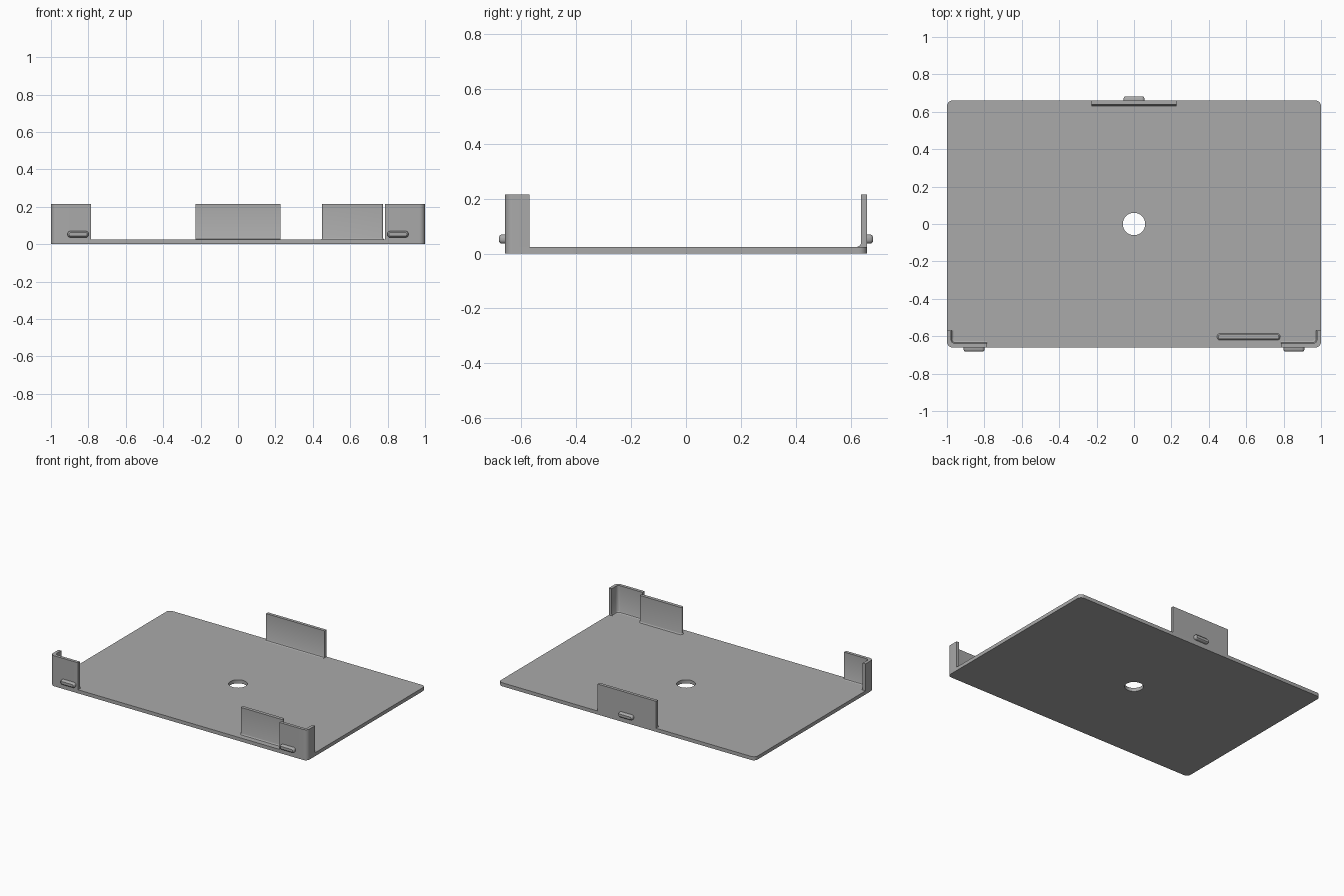
import bpy, bmesh, math
from mathutils import Vector, Matrix

if "Cube" in bpy.data.objects:
    bpy.data.objects.remove(bpy.data.objects["Cube"])

grey = bpy.data.materials.new("matte_grey")
grey.diffuse_color = (0.4, 0.4, 0.4, 1)
grey.use_nodes = True
grey.node_tree.nodes["Principled BSDF"].inputs["Base Color"].default_value = grey.diffuse_color

HX, HY = 1.0, 0.66        # half size of the plate
FLOOR, TOP = 0.025, 0.215  # plate thickness and wall height
R = 0.03                  # plate corner radius
T = 0.022                 # wall thickness


def finish(name, bm):
    bmesh.ops.recalc_face_normals(bm, faces=bm.faces[:])
    mesh = bpy.data.meshes.new(name)
    bm.to_mesh(mesh)
    bm.free()
    ob = bpy.data.objects.new(name, mesh)
    bpy.context.collection.objects.link(ob)
    mesh.materials.append(grey)
    bpy.ops.object.select_all(action='DESELECT')
    ob.select_set(True)
    bpy.context.view_layer.objects.active = ob
    bpy.ops.object.shade_smooth_by_angle(angle=math.radians(35))
    return ob


def arc(cx, cy, r, a0, a1, n=8):
    return [(cx + r * math.cos(math.radians(a0 + (a1 - a0) * i / n)),
             cy + r * math.sin(math.radians(a0 + (a1 - a0) * i / n))) for i in range(n + 1)]


def rounded_rect(hx, hy, r, cx=0, cy=0):
    pts = []
    for k, (sx, sy) in enumerate([(1, 1), (-1, 1), (-1, -1), (1, -1)]):
        pts += arc(cx + sx * (hx - r), cy + sy * (hy - r), r, 90 * k, 90 * k + 90)
    return pts


def loft(name, layers, matrix=Matrix()):
    """Join equal outlines stacked along z, and cap both ends."""
    bm = bmesh.new()
    rings = [[bm.verts.new(matrix @ Vector((x, y, z))) for x, y in pts] for pts, z in layers]
    for a, b in zip(rings, rings[1:]):
        for i in range(len(a)):
            j = (i + 1) % len(a)
            bm.faces.new((a[i], a[j], b[j], b[i]))
    bm.faces.new(rings[0])
    bm.faces.new(rings[-1])
    return finish(name, bm)


# Base plate with rounded corners and a round centre hole
bm = bmesh.new()
for pts in (rounded_rect(HX, HY, R), arc(0, 0, 0.06, 0, 360, 48)[:-1]):
    vs = [bm.verts.new((x, y, 0)) for x, y in pts]
    for i in range(len(vs)):
        bm.edges.new((vs[i - 1], vs[i]))
bmesh.ops.triangle_fill(bm, edges=bm.edges[:], use_beauty=True)
ext = bmesh.ops.extrude_face_region(bm, geom=bm.faces[:])
bmesh.ops.translate(bm, vec=(0, 0, FLOOR),
                    verts=[v for v in ext["geom"] if isinstance(v, bmesh.types.BMVert)])
bmesh.ops.dissolve_limit(bm, angle_limit=0.01, verts=bm.verts[:], edges=bm.edges[:])
bmesh.ops.triangulate(bm, faces=[f for f in bm.faces if abs(f.normal.z) > 0.9])
finish("base_plate", bm)


# Corner walls, with a fillet along the inner foot
def corner(side, t):
    outer = [(-HX, -0.57)] + arc(-HX + R, -HY + R, R, 180, 270) + [(-0.785, -HY)]
    inner = [(-0.785, -HY + t)] + arc(-HX + t + 0.02, -HY + t + 0.02, 0.02, 270, 180) + [(-HX + t, -0.57)]
    return [(-side * x, y) for x, y in outer + inner]


def filleted(outline):
    return [(outline(T + 0.012), FLOOR), (outline(T + 0.004), FLOOR + 0.004),
            (outline(T), FLOOR + 0.012), (outline(T), TOP)]


for label, side in (("left", -1), ("right", 1)):
    loft(label + "_corner_wall", filleted(lambda t: corner(side, t)))

# Back wall with the same fillet
loft("back_wall", filleted(lambda t: [(-0.228, HY), (0.228, HY), (0.228, HY - t), (-0.228, HY - t)]))

# Freestanding inner wall with rounded ends
loft("inner_wall", [(rounded_rect(0.163 + g, 0.012 + g, 0.011 + g, 0.613, -0.603), z)
                    for g, z in ((0.006, FLOOR), (0.001, FLOOR + 0.005), (0, FLOOR + 0.008), (0, TOP))])

# Snap bumps on the outside of the walls
for name, x, s in (("left_snap_bump", -0.855, -1), ("right_snap_bump", 0.855, -1), ("back_snap_bump", 0, 1)):
    m = Matrix.Translation((x, s * HY, 0.053)) @ Matrix.Rotation(-s * math.pi / 2, 4, 'X')
    loft(name, [(rounded_rect(0.056 - g, 0.017 - g, 0.015 - g), z)
                for g, z in ((0, -0.004), (0, 0.012), (0.003, 0.018), (0.008, 0.022))], m)
